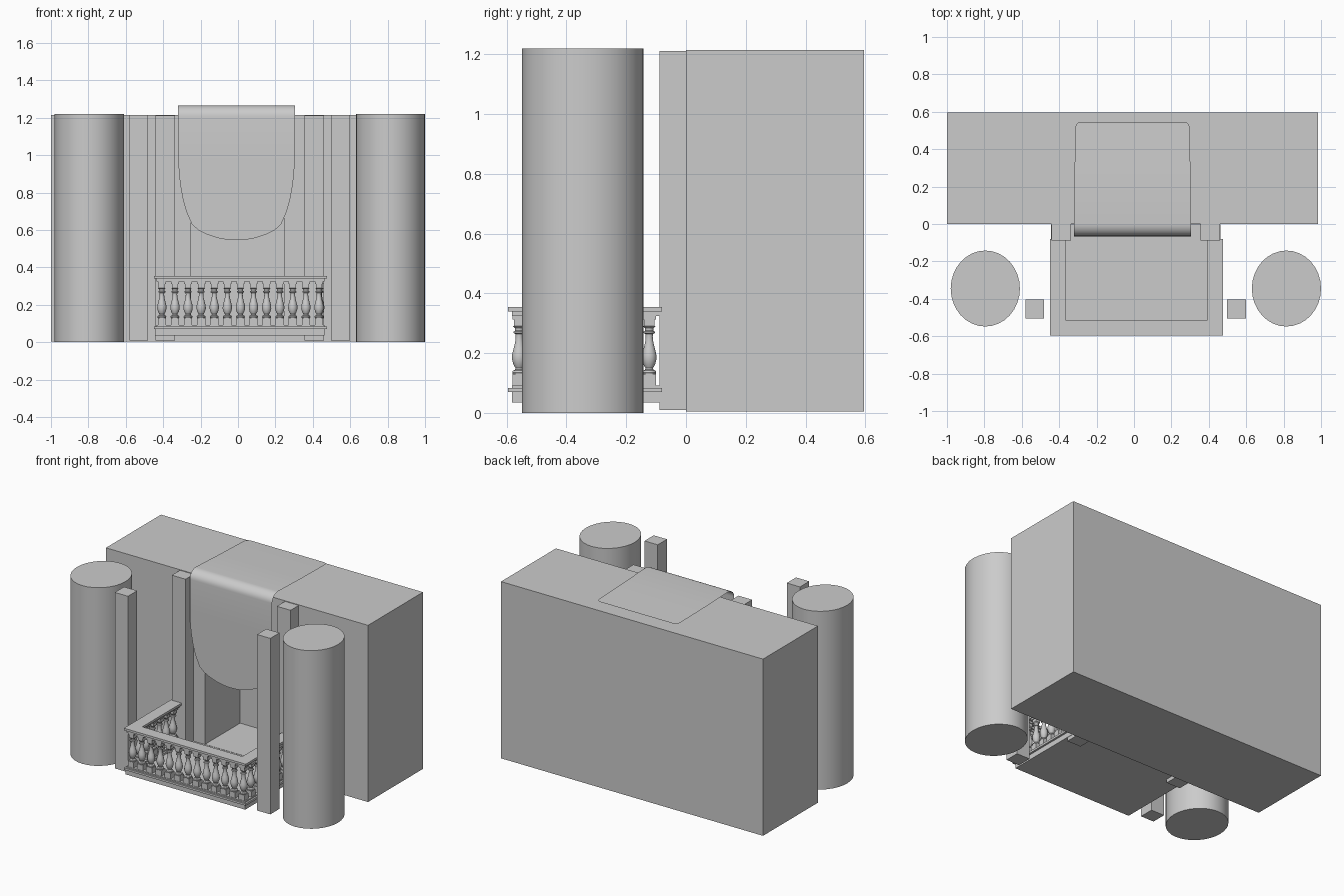
import bpy, bmesh, math

if "Cube" in bpy.data.objects:
    bpy.data.objects.remove(bpy.data.objects["Cube"])


def finish(name, bm, smooth=False):
    bmesh.ops.recalc_face_normals(bm, faces=bm.faces)
    me = bpy.data.meshes.new(name)
    bm.to_mesh(me)
    bm.free()
    ob = bpy.data.objects.new(name, me)
    bpy.context.collection.objects.link(ob)
    if smooth:
        bpy.ops.object.select_all(action='DESELECT')
        ob.select_set(True)
        bpy.context.view_layer.objects.active = ob
        bpy.ops.object.shade_smooth_by_angle(angle=math.radians(35))
    return ob


def prism(bm, pts, z0, z1):
    """Extrude a plan outline between two heights."""
    face = bm.faces.new([bm.verts.new((x, y, z0)) for x, y in pts])
    out = bmesh.ops.extrude_face_region(bm, geom=[face])
    for v in out['geom']:
        if isinstance(v, bmesh.types.BMVert):
            v.co.z = z1


def box(name, x0, x1, y0, y1, z0, z1):
    bm = bmesh.new()
    prism(bm, [(x0, y0), (x1, y0), (x1, y1), (x0, y1)], z0, z1)
    return finish(name, bm)


# wall block with a doorway recess behind the drape
wall = box("wall_block", -1, 0.985, 0, 0.595, 0.005, 1.215)
cutter = box("doorway_cutter", -0.25, 0.245, -0.1, 0.38, 0.07, 1.0)
cutter.hide_render = True
mod = wall.modifiers.new("doorway", 'BOOLEAN')
mod.operation = 'DIFFERENCE'
mod.object = cutter
bpy.context.view_layer.objects.active = wall
bpy.ops.object.modifier_apply(modifier=mod.name)
bpy.data.objects.remove(cutter)

# round columns, square posts and wall pilasters on each side
for side, cx, px, wx in (("left", -0.795, -0.53, -0.388), ("right", 0.815, 0.548, 0.408)):
    bm = bmesh.new()
    prism(bm, [(cx + 0.185 * math.cos(a), -0.345 + 0.203 * math.sin(a))
               for a in (2 * math.pi * i / 32 for i in range(32))], 0, 1.22)
    finish("column_" + side, bm, True)
    box("post_" + side, px - 0.05, px + 0.05, -0.505, -0.405, 0.01, 1.215)
    box("pilaster_" + side, px and wx - 0.052, wx + 0.052, -0.088, 0, 0.01, 1.211)

# balcony floor
box("balcony_floor", -0.445, 0.462, -0.582, -0.003, 0.035, 0.07)


# U-shaped balustrade rails
def rail(name, inset, z0, z1):
    a, b, f, w = -0.448 + inset, 0.475 - inset, -0.595 + inset, 0.082 - 2 * inset
    e = -0.08
    bm = bmesh.new()
    prism(bm, [(a, e), (a, f), (b, f), (b, e), (b - w, e), (b - w, f + w),
               (a + w, f + w), (a + w, e)], z0, z1)
    finish(name, bm)


rail("base_rail_lower", 0.0, 0.07, 0.084)
rail("base_rail_upper", 0.012, 0.084, 0.092)
rail("top_rail_lower", 0.012, 0.325, 0.34)
rail("top_rail_upper", 0.0, 0.34, 0.355)

# turned baluster: square plinth and cap with a vase between
VASE = [(0.022, 0.130), (0.024, 0.135), (0.022, 0.141), (0.014, 0.145), (0.013, 0.150),
        (0.020, 0.162), (0.025, 0.180), (0.024, 0.197), (0.019, 0.216), (0.014, 0.236),
        (0.012, 0.255), (0.013, 0.264), (0.019, 0.267), (0.019, 0.272), (0.014, 0.275),
        (0.015, 0.284), (0.021, 0.290)]


def baluster(bm, x, y):
    for h, z0, z1 in ((0.022, 0.092, 0.130), (0.022, 0.312, 0.325), (0.017, 0.290, 0.312)):
        prism(bm, [(x - h, y - h), (x + h, y - h), (x + h, y + h), (x - h, y + h)], z0, z1)
    n = 14
    rings = [[bm.verts.new((x + r * math.cos(2 * math.pi * i / n),
                            y + r * math.sin(2 * math.pi * i / n), z)) for i in range(n)]
             for r, z in VASE]
    for lo, hi in zip(rings, rings[1:]):
        for i in range(n):
            j = (i + 1) % n
            bm.faces.new((lo[i], lo[j], hi[j], hi[i]))


bm = bmesh.new()
for i in range(13):
    baluster(bm, -0.407 + 0.07 * i, -0.558)
for i in range(1, 7):
    for x in (-0.407, 0.437):
        baluster(bm, x, -0.558 + 0.0725 * i)
finish("balusters", bm, True)

# draped cloth: lies over the wall top, bends over the edge and hangs down
rows = [(0.545, 1.248, 0.275), (0.541, 1.248, 0.292), (0.530, 1.248, 0.302),
        (0.515, 1.249, 0.306), (0.25, 1.256, 0.310), (0.0, 1.266, 0.312)]
for i in range(1, 9):
    a = math.radians(90 * i / 8)
    rows.append((-0.065 * math.sin(a), 1.206 + 0.06 * math.cos(a), 0.312))
rows += [(-0.066, z, w) for z, w in (
    (1.0, 0.311), (0.93, 0.309), (0.85, 0.302), (0.77, 0.288), (0.70, 0.269),
    (0.63, 0.238), (0.60, 0.205), (0.575, 0.155), (0.557, 0.10), (0.548, 0.05), (0.546, 0.015))]
bm = bmesh.new()
pairs = [(bm.verts.new((-0.008 - w, y, z)), bm.verts.new((-0.008 + w, y, z))) for y, z, w in rows]
for (a, b), (c, d) in zip(pairs, pairs[1:]):
    bm.faces.new((a, c, d, b))
drape = finish("draped_cloth", bm, True)
if drape.data.polygons[0].normal.z < 0:
    drape.data.flip_normals()
